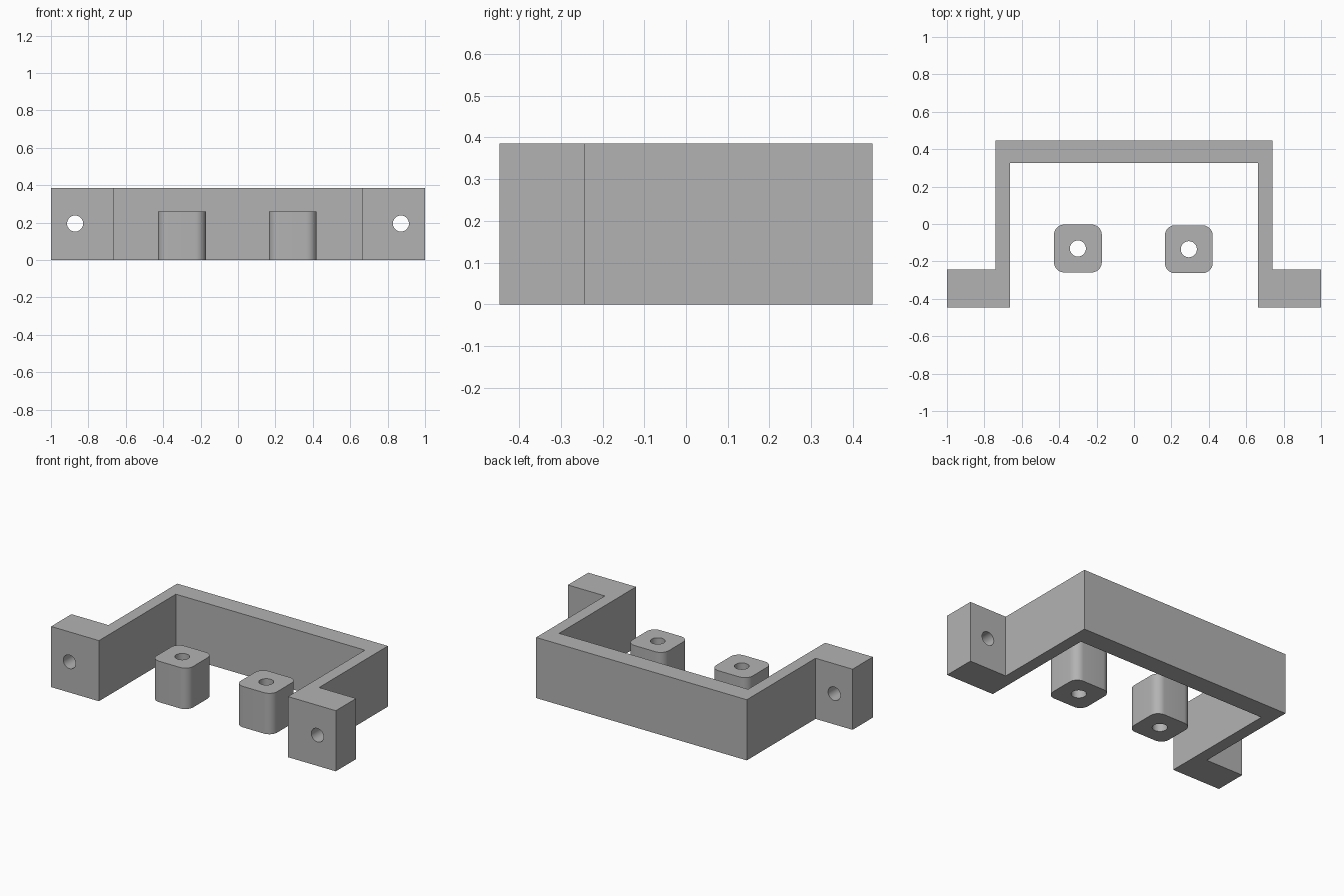
import bpy
import bmesh
import math
from mathutils import Matrix

old = bpy.data.objects.get("Cube")
if old:
    bpy.data.objects.remove(old, do_unlink=True)

grey = bpy.data.materials.new("plain_grey")
grey.use_nodes = True
COLOUR = (0.45, 0.45, 0.45, 1)
grey.diffuse_color = COLOUR
grey.node_tree.nodes["Principled BSDF"].inputs["Base Color"].default_value = COLOUR

HEIGHT, POST_HEIGHT, HOLE_RADIUS = 0.385, 0.26, 0.043


def finish(name, bm):
    bmesh.ops.recalc_face_normals(bm, faces=bm.faces[:])
    mesh = bpy.data.meshes.new(name)
    bm.to_mesh(mesh)
    bm.free()
    mesh.materials.append(grey)
    obj = bpy.data.objects.new(name, mesh)
    bpy.context.collection.objects.link(obj)
    return obj


def prism(name, outline, height):
    bm = bmesh.new()
    face = bm.faces.new([bm.verts.new((x, y, 0)) for x, y in outline])
    top = bmesh.ops.extrude_face_region(bm, geom=[face])["geom"]
    verts = [v for v in top if isinstance(v, bmesh.types.BMVert)]
    bmesh.ops.translate(bm, verts=verts, vec=(0, 0, height))
    return finish(name, bm)


def drill(obj, centre, along_y=False):
    bm = bmesh.new()
    turn = Matrix.Rotation(math.pi / 2 if along_y else 0, 4, "X")
    bmesh.ops.create_cone(bm, cap_ends=True, segments=48, radius1=HOLE_RADIUS,
                          radius2=HOLE_RADIUS, depth=0.8,
                          matrix=Matrix.Translation(centre) @ turn)
    cutter = finish(obj.name + "_hole_cutter", bm)
    cutter.hide_render = True
    cutter.hide_viewport = True
    mod = obj.modifiers.new("hole", "BOOLEAN")
    mod.operation = "DIFFERENCE"
    mod.solver = "EXACT"
    mod.object = cutter


def smooth(obj):
    # Apply the cuts, discard the helpers, then shade the curved walls
    bpy.ops.object.select_all(action="DESELECT")
    obj.select_set(True)
    bpy.context.view_layer.objects.active = obj
    cutters = [m.object for m in obj.modifiers]
    for mod in list(obj.modifiers):
        bpy.ops.object.modifier_apply(modifier=mod.name)
    for cutter in cutters:
        bpy.data.objects.remove(cutter, do_unlink=True)
    bpy.ops.object.shade_smooth_by_angle(angle=math.radians(30))


# Bracket: one half of the wall profile, mirrored across x
half = [(0.74, 0.447), (0.74, -0.243), (1, -0.243),
        (1, -0.447), (0.664, -0.447), (0.664, 0.325)]
bracket = prism("bracket", half + [(-x, y) for x, y in reversed(half)], HEIGHT)
for side in (-1, 1):
    drill(bracket, (side * 0.871, -0.345, 0.195), along_y=True)
smooth(bracket)


# Posts: rounded squares with a vertical through hole
def rounded_square(cx, cy, half_width, radius, steps=10):
    points = []
    for quarter in range(4):
        mid = math.radians(45 + 90 * quarter)
        ox = math.copysign(half_width - radius, math.cos(mid))
        oy = math.copysign(half_width - radius, math.sin(mid))
        for i in range(steps + 1):
            a = math.pi / 2 * (quarter + i / steps)
            points.append((cx + ox + radius * math.cos(a),
                           cy + oy + radius * math.sin(a)))
    return points


for name, x, y in (("right_post", -0.3, -0.131), ("left_post", 0.293, -0.135)):
    post = prism(name, rounded_square(x, y, 0.128, 0.055), POST_HEIGHT)
    drill(post, (x, y, POST_HEIGHT / 2))
    smooth(post)
